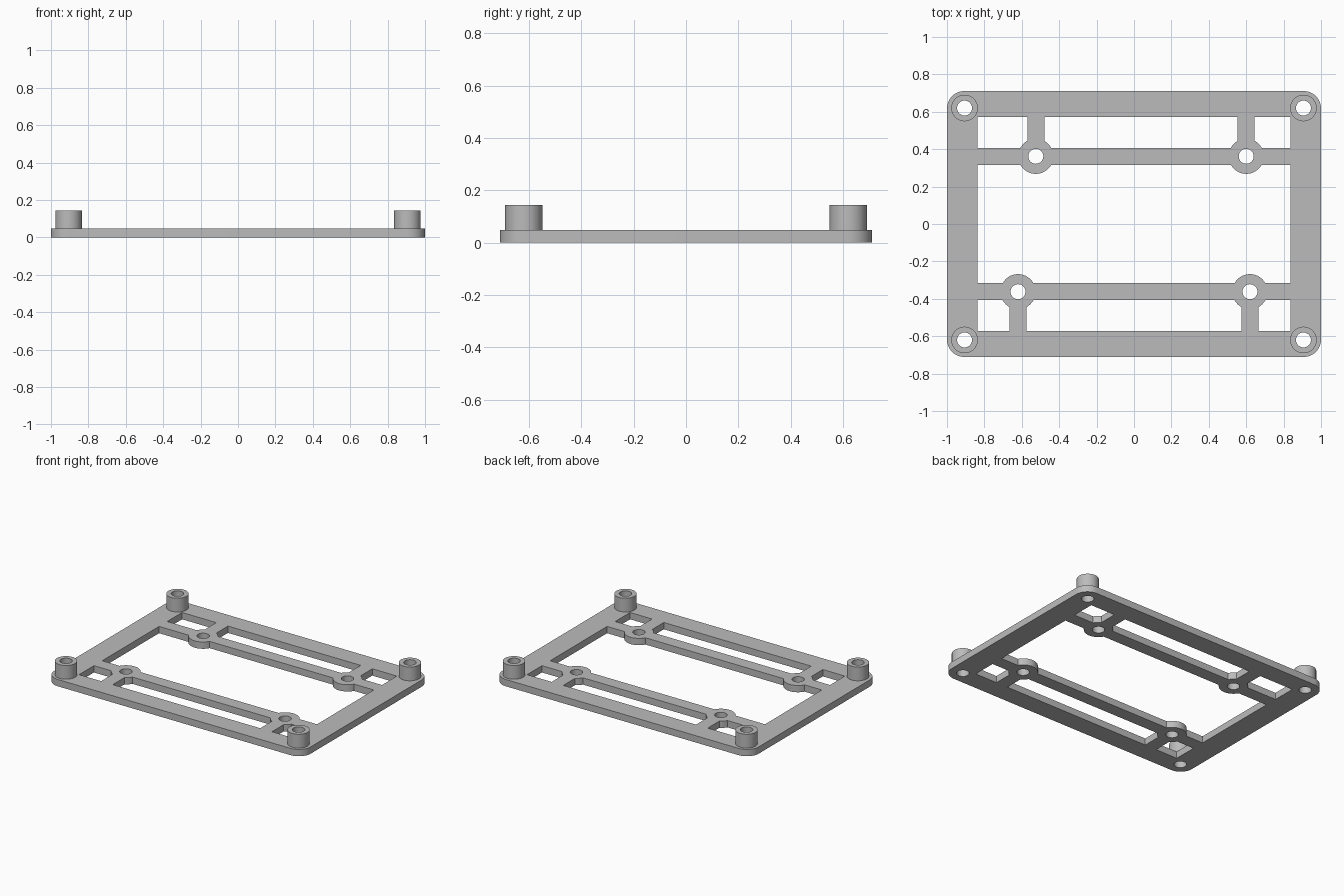
import bpy, bmesh, math
from mathutils import Matrix, Vector

if "Cube" in bpy.data.objects:
    bpy.data.objects.remove(bpy.data.objects["Cube"])

PLATE_T, POST_TOP = 0.048, 0.145
HALF_X, HALF_Y, CORNER_R = 1.0, 0.711, 0.094
WIN_X, WIN_Y = 0.837, 0.573
BAR_Y, BAR_W = 0.362, 0.091
BOSS_R, POST_R, HOLE_R = 0.094, 0.071, 0.04

grey = bpy.data.materials.new("plain grey")
grey.use_nodes = True
colour = (0.5, 0.5, 0.5, 1)
grey.diffuse_color = colour
grey.node_tree.nodes["Principled BSDF"].inputs["Base Color"].default_value = colour


def finish(bm, name):
    mesh = bpy.data.meshes.new(name)
    bm.to_mesh(mesh)
    bm.free()
    mesh.materials.append(grey)
    obj = bpy.data.objects.new(name, mesh)
    bpy.context.collection.objects.link(obj)
    return obj


def block(name, x0, x1, y0, y1, z0, z1, radius=0):
    bm = bmesh.new()
    centre = Vector((x0 + x1, y0 + y1, z0 + z1)) / 2
    bmesh.ops.create_cube(bm, size=1, matrix=Matrix.Translation(centre)
                          @ Matrix.Diagonal((x1 - x0, y1 - y0, z1 - z0, 1)))
    if radius:
        upright = [e for e in bm.edges
                   if abs(e.verts[0].co.z - e.verts[1].co.z) > 0.001]
        bmesh.ops.bevel(bm, geom=upright, offset=radius, segments=12,
                        profile=0.5, affect='EDGES')
    return finish(bm, name)


def cylinder(name, x, y, radius, z0, z1):
    bm = bmesh.new()
    bmesh.ops.create_cone(bm, cap_ends=True, segments=48, radius1=radius,
                          radius2=radius, depth=z1 - z0,
                          matrix=Matrix.Translation((x, y, (z0 + z1) / 2)))
    return finish(bm, name)


def combine(base, other, operation):
    mod = base.modifiers.new(operation.lower(), 'BOOLEAN')
    mod.operation, mod.solver, mod.object = operation, 'EXACT', other
    bpy.context.view_layer.objects.active = base
    bpy.ops.object.modifier_apply(modifier=mod.name)
    bpy.data.objects.remove(other)


def drill(obj, x, y):
    combine(obj, cylinder("hole", x, y, HOLE_R, -0.1, 0.3), 'DIFFERENCE')


# Rounded outer frame with one large window
frame = block("mounting_frame", -HALF_X, HALF_X, -HALF_Y, HALF_Y,
              0, PLATE_T, CORNER_R)
combine(frame, block("window", -WIN_X, WIN_X, -WIN_Y, WIN_Y, -0.1, 0.2), 'DIFFERENCE')

# Two crossbars, each carrying two bosses tied to the frame by short ribs
for side, boss_xs in ((1, (-0.525, 0.6)), (-1, (-0.62, 0.62))):
    y = side * BAR_Y
    combine(frame, block("crossbar", -0.9, 0.9, y - BAR_W / 2, y + BAR_W / 2,
                         0, PLATE_T), 'UNION')
    for x in boss_xs:
        ends = sorted((y, side * 0.65))
        combine(frame, block("rib", x - BAR_W / 2, x + BAR_W / 2, *ends,
                             0, PLATE_T), 'UNION')
        combine(frame, cylinder("boss", x, y, BOSS_R, 0, PLATE_T), 'UNION')
    for x in boss_xs:
        drill(frame, x, y)

# Hollow standoff posts at the corners
for x in (-0.906, 0.906):
    for y in (-0.62, 0.62):
        combine(frame, cylinder("post", x, y, POST_R, PLATE_T / 2, POST_TOP), 'UNION')
        drill(frame, x, y)

# Smooth round walls, crisp edges
bpy.ops.object.select_all(action='DESELECT')
frame.select_set(True)
bpy.context.view_layer.objects.active = frame
bpy.ops.object.shade_smooth_by_angle(angle=math.radians(30))
